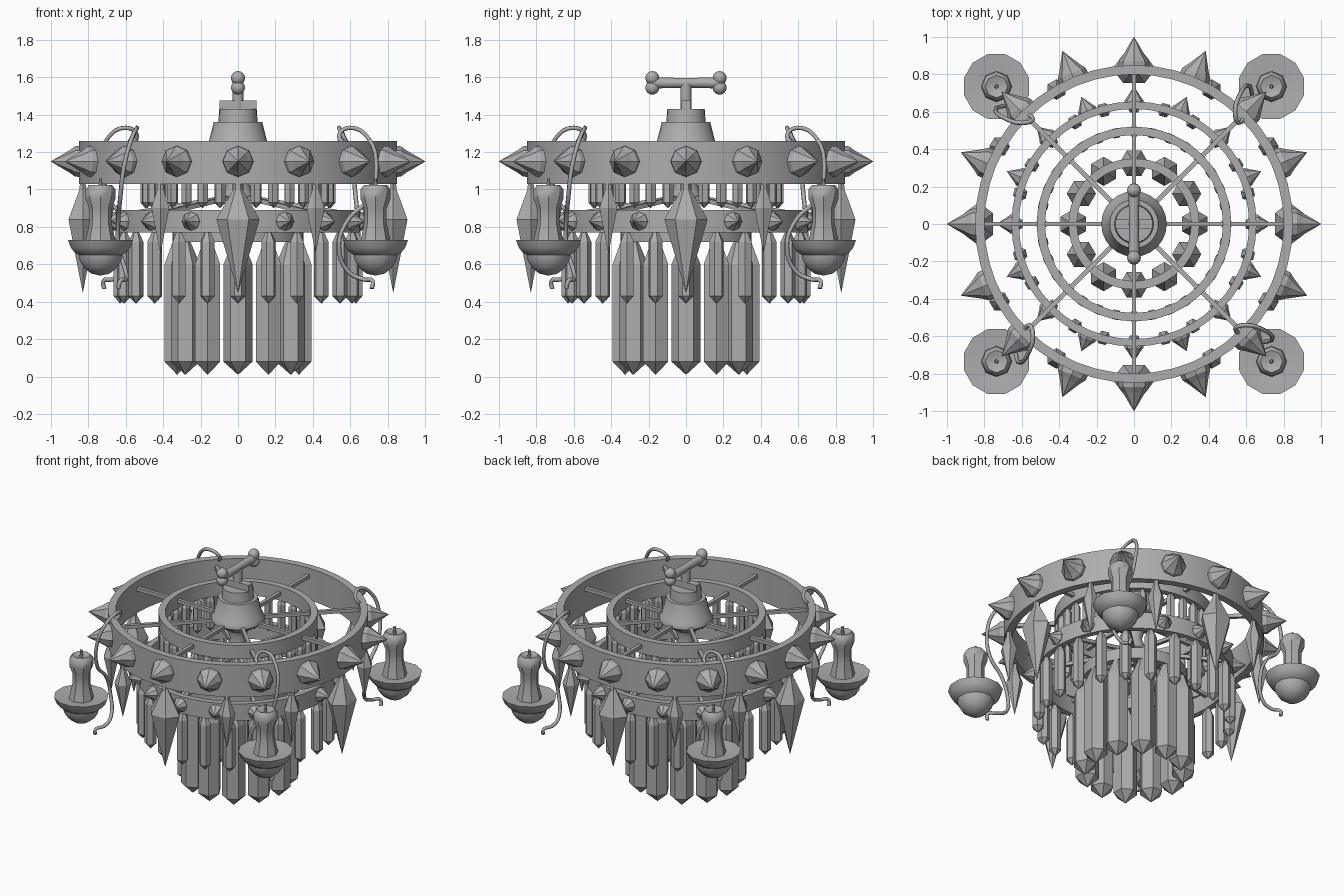
import bpy, math
from math import cos, sin, pi
from mathutils import Matrix, Vector

if "Cube" in bpy.data.objects:
    bpy.data.objects.remove(bpy.data.objects["Cube"])

metal = bpy.data.materials.new("grey")
metal.diffuse_color = (0.42, 0.42, 0.42, 1)
metal.use_nodes = True
metal.node_tree.nodes["Principled BSDF"].inputs["Base Color"].default_value = metal.diffuse_color


def make(name, verts, faces, smooth=False):
    me = bpy.data.meshes.new(name)
    me.from_pydata(verts, [], faces)
    me.materials.append(metal)
    ob = bpy.data.objects.new(name, me)
    bpy.context.collection.objects.link(ob)
    if smooth:
        bpy.ops.object.select_all(action='DESELECT')
        bpy.context.view_layer.objects.active = ob
        ob.select_set(True)
        bpy.ops.object.shade_smooth_by_angle(angle=math.radians(40))
    return ob


def lathe(profile, n, closed=False, sy=1, turn=0.0):
    """Spin (radius, height) points round z; capped unless the profile is a closed loop."""
    m = len(profile)
    v = [(r * cos(2 * pi * i / n + turn), sy * r * sin(2 * pi * i / n + turn), z)
         for r, z in profile for i in range(n)]
    f = [(j * n + i, j * n + (i + 1) % n, (j + 1) % m * n + (i + 1) % n, (j + 1) % m * n + i)
         for j in range(m if closed else m - 1) for i in range(n)]
    if not closed:
        f += [tuple(reversed(range(n))), tuple(range((m - 1) * n, m * n))]
    return v, f


def around(name, part, count, radius, z, start=0.0, smooth=False, skip=None):
    """Copy one part in a circle, its x axis pointing outwards."""
    verts, faces = [], []
    for k in range(count):
        if skip and skip(k):
            continue
        mat = Matrix.Rotation(start + 2 * pi * k / count, 4, 'Z') @ Matrix.Translation((radius, 0, z))
        b = len(verts)
        verts += [mat @ Vector(p) for p in part[0]]
        faces += [tuple(i + b for i in f) for f in part[1]]
    return make(name, verts, faces, smooth)


def box(x0, x1, y, z0, z1, drop=0.0):
    """Box whose outer (x1) end may drop down."""
    v = [(x, s * y, z - (drop if x == x1 else 0)) for x in (x0, x1) for s in (-1, 1) for z in (z0, z1)]
    return v, [(0, 1, 3, 2), (4, 6, 7, 5), (0, 4, 5, 1), (2, 3, 7, 6), (0, 2, 6, 4), (1, 5, 7, 3)]


def ring(name, r0, r1, z0, z1):
    return make(name, *lathe([(r0, z0), (r1, z0), (r1, z1), (r0, z1)], 48, True), True)


def spike(base, length):
    """Domed stud with a pointed cone, lying along x."""
    v, f = lathe([(base, -0.02), (base * .95, length * .2), (base * .7, length * .38), (0.001, length)], 8)
    return [(z, x, y) for x, y, z in v], f


def crystal(r, top, shoulder, low, tip, sides=6):
    return lathe([(0.001, tip), (r, low), (r, shoulder), (r * .3, top)], sides, turn=pi / sides)


def tube(name, pts, r, closed=False):
    cu = bpy.data.curves.new(name, 'CURVE')
    cu.dimensions = '3D'
    cu.bevel_depth, cu.bevel_resolution, cu.resolution_u = r, 1, 4
    cu.use_fill_caps = True
    sp = cu.splines.new('BEZIER')
    sp.bezier_points.add(len(pts) - 1)
    for p, co in zip(sp.bezier_points, pts):
        p.co = co
        p.handle_left_type = p.handle_right_type = 'AUTO'
    cu.materials.append(metal)
    ob = bpy.data.objects.new(name, cu)
    bpy.context.collection.objects.link(ob)
    return ob


# Hoops
ring("outer_hoop", 0.80, 0.85, 1.03, 1.26)
ring("upper_inner_hoop", 0.475, 0.52, 1.15, 1.25)
ring("middle_hoop", 0.615, 0.655, 0.77, 0.89)
ring("lower_hoop", 0.305, 0.35, 0.72, 0.80)

# Studs on the hoops
around("outer_spikes", spike(0.085, 0.16), 16, 0.84, 1.15)
around("middle_spikes", spike(0.052, 0.09), 16, 0.645, 0.83)

# Spokes
around("upper_spokes", box(0.0, 0.81, 0.012, 1.19, 1.215), 8, 0, 0)
around("sloping_spokes", box(0.03, 0.63, 0.012, 0.95, 0.975, 0.10), 8, 0, 0)
around("lower_spokes", box(0.0, 0.32, 0.012, 0.75, 0.77), 4, 0, 0)

# Hanging crystals
around("long_crystals", crystal(0.078, 0.73, 0.60, 0.08, 0.01), 12, 0.325, 0)
around("medium_crystals", crystal(0.04, 0.78, 0.72, 0.43, 0.39), 24, 0.63, 0)
around("short_crystals", crystal(0.03, 1.16, 1.12, 0.93, 0.90), 32, 0.495, 0)

# Large and small diamond drops under the outer hoop
big = lathe([(0.001, 0.45), (0.11, 0.84), (0.025, 1.0), (0.02, 1.06)], 6, turn=pi / 6)
big = [(x * 0.8, y * 1.05, z) for x, y, z in big[0]], big[1]
around("large_drops", big, 4, 0.83, 0)
small = lathe([(0.001, 0.66), (0.055, 0.90), (0.02, 1.0), (0.015, 1.06)], 6, turn=pi / 6)
around("small_drops", small, 12, 0.83, 0, skip=lambda k: k % 3 == 0)

# Central bell and hub
make("bell", *lathe([(0.05, 0.93), (0.09, 0.96), (0.05, 1.06), (0.07, 1.13), (0.15, 1.18), (0.175, 1.20),
                     (0.175, 1.22), (0.16, 1.24), (0.13, 1.36), (0.105, 1.36), (0.10, 1.43)], 24), True)
make("hanger_plate", *box(-0.10, 0.10, 0.025, 1.42, 1.475))
make("stem", *lathe([(0.03, 1.42), (0.03, 1.57)], 12), True)

# Bone shaped handle
v, f = lathe([(0.03, -0.19), (0.026, 0.0), (0.03, 0.19)], 12)
make("handle_bar", [(x, z, y + 1.57) for x, y, z in v], f, True)
for sy in (-1, 1):
    for sz in (-1, 1):
        prof = [(0.037 * sin(pi * k / 8) + 0.0005, -0.037 * cos(pi * k / 8)) for k in range(9)]
        knob = make("handle_knob", *lathe(prof, 12), True)
        knob.location = (0, 0.18 * sy, 1.57 + 0.026 * sz)

# Candles, dishes and wicks on the diagonals
R = 0.735 * math.sqrt(2)
dish = lathe([(0.001, 0.54), (0.05, 0.55), (0.09, 0.58), (0.115, 0.62), (0.12, 0.65), (0.145, 0.665),
              (0.165, 0.69), (0.18, 0.73), (0.17, 0.73), (0.06, 0.71)], 12)
candle = lathe([(0.085, 0.70), (0.075, 0.75), (0.06, 0.82), (0.06, 0.90), (0.08, 0.95), (0.08, 1.0),
                (0.06, 1.025), (0.02, 1.01)], 8)
around("candle_dishes", dish, 4, R, 0, pi / 4, True)
around("candles", candle, 4, R, 0, pi / 4, True)
around("wicks", lathe([(0.012, 1.0), (0.008, 1.06)], 6), 4, R, 0, pi / 4)

# Curling wires that tie each dish to the outer hoop
path = [(0.60, -0.60, 1.22), (0.54, -0.56, 1.29), (0.60, -0.54, 1.33), (0.70, -0.57, 1.27), (0.74, -0.61, 1.12),
        (0.70, -0.63, 0.95), (0.59, -0.64, 0.84), (0.54, -0.64, 0.70), (0.59, -0.60, 0.56),
        (0.67, -0.60, 0.52), (0.72, -0.63, 0.51), (0.715, -0.64, 0.47)]
for k in range(4):
    tube("curling_wire", path, 0.012).rotation_euler.z = k * pi / 2
